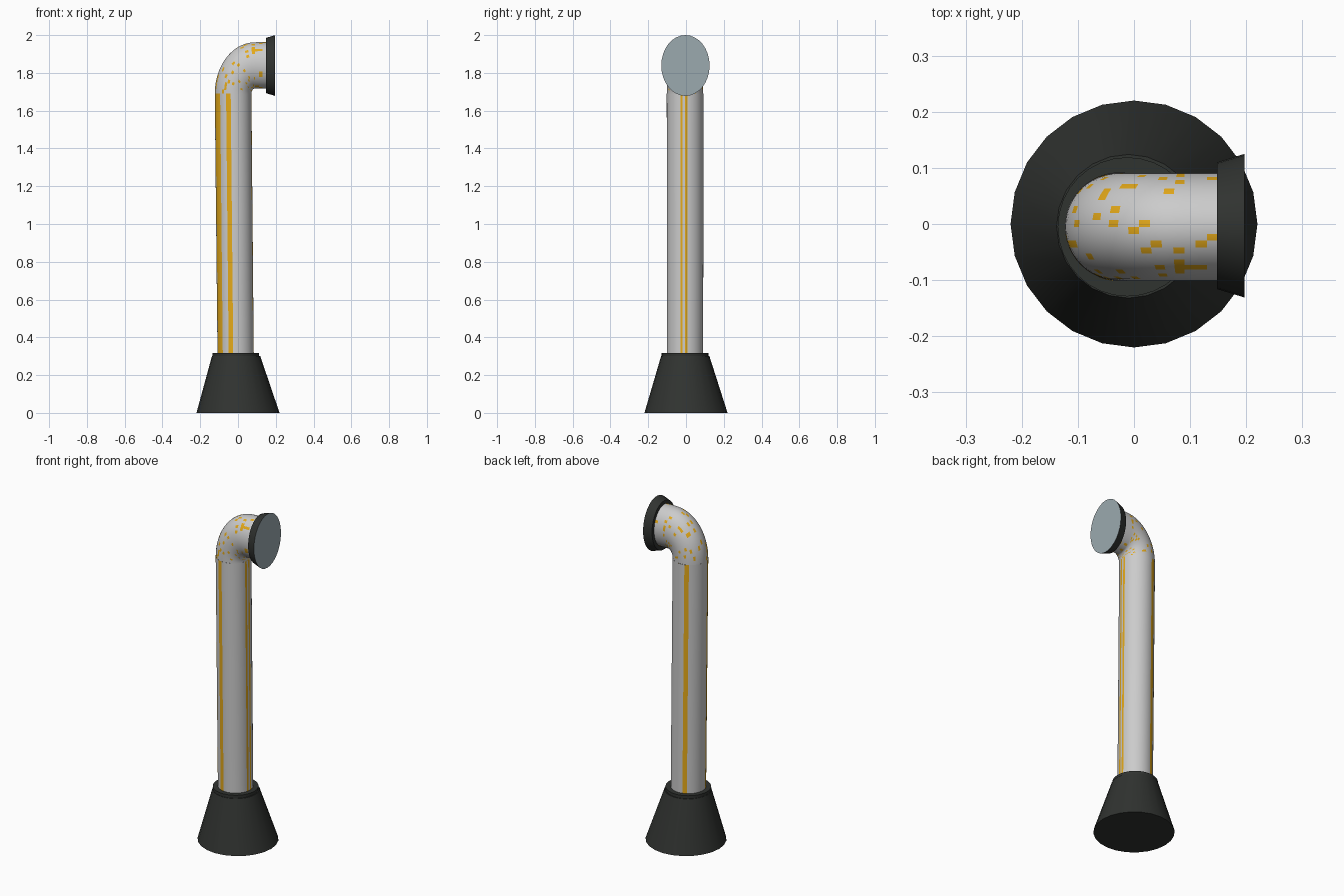
import bpy, bmesh, math, random

if "Cube" in bpy.data.objects:
    bpy.data.objects.remove(bpy.data.objects["Cube"])

random.seed(4)
TAU = 2 * math.pi


def material(name, rgb):
    m = bpy.data.materials.new(name)
    m.diffuse_color = (*rgb, 1)
    m.use_nodes = True
    m.node_tree.nodes["Principled BSDF"].inputs["Base Color"].default_value = m.diffuse_color
    return m


DARK = material("dark_rubber", (0.03, 0.033, 0.03))
WHITE = material("pipe_grey", (0.62, 0.62, 0.62))
ORANGE = material("orange_paint", (0.78, 0.4, 0.01))
STEEL = material("steel_glass", (0.33, 0.4, 0.43))


def circle(cx, cy, z, r, n):
    return [(cx + r * math.cos(TAU * i / n), cy + r * math.sin(TAU * i / n), z) for i in range(n)]


def loft(name, rings, mats, pick=None, caps=(None, None)):
    """Skin rings of points; pick(ring, side) gives the material slot, caps gives slots of end faces."""
    bm = bmesh.new()
    rows = [[bm.verts.new(p) for p in ring] for ring in rings]
    n = len(rows[0])
    for j in range(len(rows) - 1):
        for i in range(n):
            k = (i + 1) % n
            f = bm.faces.new((rows[j][i], rows[j][k], rows[j + 1][k], rows[j + 1][i]))
            f.material_index = pick(j, i) if pick else 0
    for row, slot in ((rows[0][::-1], caps[0]), (rows[-1], caps[1])):
        if slot is not None:
            bm.faces.new(row).material_index = slot
    bmesh.ops.recalc_face_normals(bm, faces=bm.faces)
    me = bpy.data.meshes.new(name)
    bm.to_mesh(me)
    bm.free()
    ob = bpy.data.objects.new(name, me)
    bpy.context.collection.objects.link(ob)
    for m in mats:
        me.materials.append(m)
    bpy.ops.object.select_all(action='DESELECT')
    ob.select_set(True)
    bpy.context.view_layer.objects.active = ob
    bpy.ops.object.shade_smooth_by_angle(angle=math.radians(30))
    return ob


# Flared base and its collar
loft("base_cone", [circle(0, 0, 0, 0.22, 24), circle(-0.01, -0.004, 0.3, 0.128, 24)],
     [DARK], caps=(0, 0))
loft("base_collar", [circle(-0.012, -0.005, 0.295, 0.124, 32), circle(-0.012, -0.005, 0.318, 0.124, 32)],
     [DARK], caps=(0, 0))

# Slightly leaning pipe with painted stripes (angle ranges in degrees)
N = 48
STRIPES = [(-13, -4), (3, 11), (105, 119), (198, 225), (245, 259)]


def stripe(j, i):
    a = (i + 0.5) * 360 / N
    return int(any(lo < a < hi or lo < a - 360 < hi for lo, hi in STRIPES))


loft("pipe", [circle(-0.012, -0.005, 0.25, 0.096, N), circle(-0.026, -0.005, 1.69, 0.097, N)],
     [WHITE, ORANGE], stripe)


# Elbow: each section spans an outer and an inner point of the bend
def section(outer, inner, n=N):
    mid = [(a + b) / 2 for a, b in zip(outer, inner)]
    half = [(a - b) / 2 for a, b in zip(inner, outer)]
    return [(mid[0] + half[0] * math.cos(TAU * i / n), -0.005 + 0.096 * math.sin(TAU * i / n),
             mid[1] + half[1] * math.cos(TAU * i / n)) for i in range(n)]


bend = []
for s in range(17):
    t = math.pi / 2 * s / 16
    c, q = math.cos(t), math.sin(t)
    bend.append(section((0.09 - 0.213 * c, 1.69 + 0.272 * q), (0.09 - 0.019 * c, 1.69 + 0.027 * q)))
for x in (0.11, 0.13, 0.155):
    bend.append(section((x, 1.963), (x, 1.717)))
loft("elbow", bend, [WHITE, ORANGE], lambda j, i: int(random.random() < 0.1))


# Flared oval mouth with steel face
def oval(x, ry, rz, n=32):
    return [(x, -0.003 + ry * math.cos(TAU * i / n), 1.839 + rz * math.sin(TAU * i / n)) for i in range(n)]


loft("mouth_flange", [oval(0.148, 0.113, 0.146), oval(0.197, 0.128, 0.161)],
     [DARK, STEEL], caps=(0, 1))
